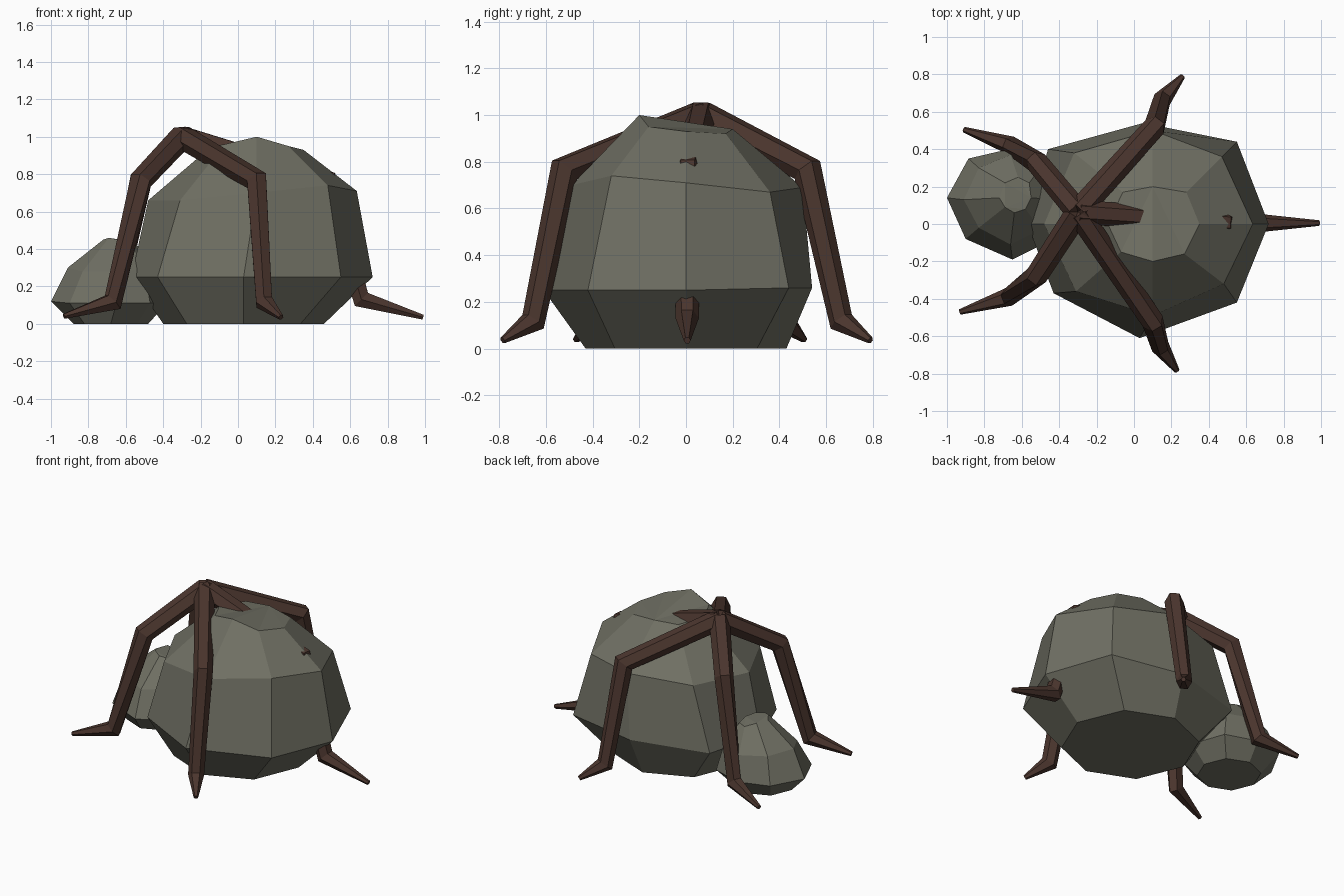
import bpy, bmesh, math
from mathutils import Vector

if "Cube" in bpy.data.objects:
    bpy.data.objects.remove(bpy.data.objects["Cube"])

def material(name, rgb):
    m = bpy.data.materials.new(name)
    m.diffuse_color = (*rgb, 1)
    m.use_nodes = True
    m.node_tree.nodes["Principled BSDF"].inputs["Base Color"].default_value = m.diffuse_color
    return m

STONE = material("grey green stone", (0.16, 0.16, 0.125))
BARK = material("dark brown bark", (0.07, 0.036, 0.027))

def loft(name, rings, mat):
    """Skin a stack of point rings and cap both ends."""
    bm = bmesh.new()
    vs = [[bm.verts.new(p) for p in r] for r in rings]
    n = len(rings[0])
    for a, b in zip(vs, vs[1:]):
        for i in range(n):
            j = (i + 1) % n
            bm.faces.new((a[i], a[j], b[j], b[i]))
    bm.faces.new(vs[0][::-1])
    bm.faces.new(vs[-1])
    bmesh.ops.triangulate(bm, faces=[f for f in bm.faces if len(f.verts) > 4])
    bmesh.ops.recalc_face_normals(bm, faces=bm.faces)
    me = bpy.data.meshes.new(name)
    bm.to_mesh(me)
    bm.free()
    me.materials.append(mat)
    ob = bpy.data.objects.new(name, me)
    bpy.context.collection.objects.link(ob)
    return ob

def octagon(x, y, z, r):
    return [(x + r * math.cos(k * math.pi / 4), y + r * math.sin(k * math.pi / 4), z) for k in range(8)]

# Large boulder: irregular eight-sided rings from the ground to a tilted top
loft("large_boulder", [
    octagon(0.03, 0, 0, 0.43),
    [(.72, 0, .25), (.55, .44, .26), (.05, .54, .26), (-.46, .40, .25),
     (-.57, 0, .25), (-.43, -.37, .25), (.03, -.61, .25), (.55, -.42, .25)],
    [(.635, 0, .71), (.47, .36, .67), (.10, .50, .69), (-.32, .38, .67),
     (-.48, 0, .66), (-.31, -.36, .66), (.10, -.49, .70), (.48, -.32, .74)],
    [(.35, 0, .93), (.28, .17, .92), (.10, .20, .94), (-.06, .17, .94),
     (-.14, 0, .95), (-.07, -.15, .96), (.10, -.20, 1.0), (.27, -.16, .95)],
], STONE)

# Small boulder leaning on its left side
loft("small_boulder", [
    octagon(-.68, .11, 0, .20),
    [(-.38, .11, .11), (-.46, .33, .11), (-.67, .40, .11), (-.885, .35, .12),
     (-1.0, .14, .12), (-.90, -.08, .11), (-.65, -.19, .11), (-.47, -.10, .11)],
    [(-.42, .13, .29), (-.50, .30, .29), (-.66, .37, .28), (-.83, .30, .29),
     (-.91, .13, .30), (-.83, -.02, .28), (-.66, -.11, .28), (-.50, -.03, .29)],
    [(-.55, .14, .43), (-.56, .22, .42), (-.62, .25, .42), (-.69, .22, .45),
     (-.72, .14, .45), (-.69, .09, .46), (-.64, .06, .45), (-.58, .08, .44)],
], STONE)

def root(name, pts, radii):
    """Tapering six-sided root with mitred bends, lying in a near vertical plane."""
    pts = [Vector(p) for p in pts]
    dirs = [(b - a).normalized() for a, b in zip(pts, pts[1:])]
    rings = []
    for i, (p, r) in enumerate(zip(pts, radii)):
        d0, d1 = dirs[max(i - 1, 0)], dirs[min(i, len(dirs) - 1)]
        t = (d0 + d1).normalized()
        side = t.cross(Vector((0, 0, 1))).normalized()
        up = side.cross(t) / t.dot(d1)
        rings.append([p + r * (math.cos(k * math.pi / 3) * side + math.sin(k * math.pi / 3) * up)
                      for k in range(6)])
    return loft(name, rings, BARK)

# Five roots spreading from one crown over the boulder
RADII = (.065, .06, .05, .015)
APEX = (-.30, .065, 1.0)
for name, knee, ankle, tip in [
    ("front_right_root", (.10, -.52, .765), (.14, -.655, .115), (.23, -.785, .035)),
    ("back_right_root", (.11, .52, .765), (.15, .665, .115), (.26, .79, .035)),
    ("front_left_root", (-.52, -.275, .765), (-.67, -.39, .115), (-.93, -.47, .04)),
    ("back_left_root", (-.52, .33, .765), (-.66, .42, .115), (-.91, .505, .04)),
    ("right_root", (.475, .01, .765), (.66, .005, .13), (.99, .005, .035)),
]:
    root(name, [APEX, knee, ankle, tip], RADII)
